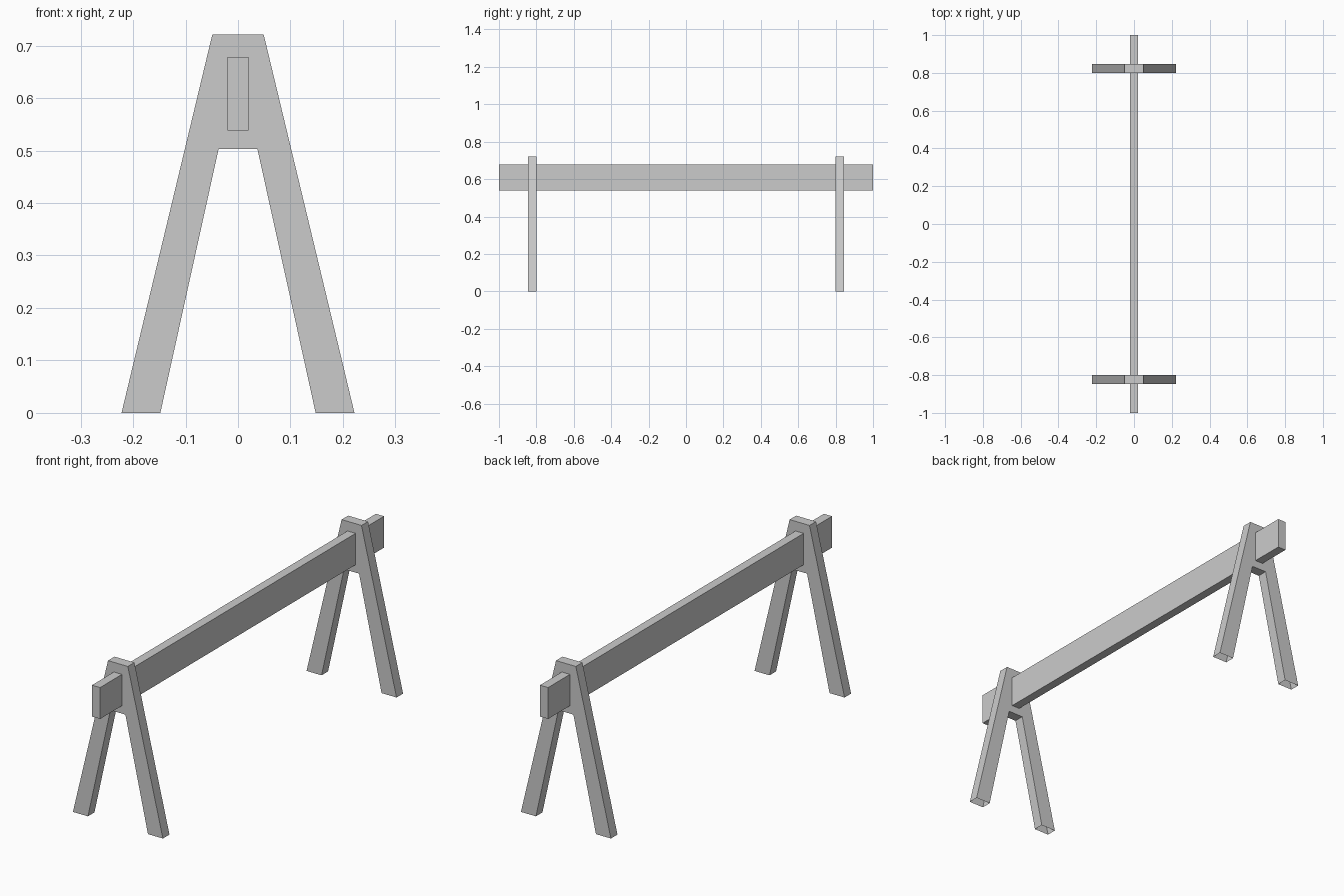
import bpy, bmesh

if "Cube" in bpy.data.objects:
    bpy.data.objects.remove(bpy.data.objects["Cube"])


def extrude_profile(name, pts, y0, y1, open_below=None):
    """Extrude an x-z outline along y; optionally leave faces at ground level open."""
    bm = bmesh.new()
    face = bm.faces.new([bm.verts.new((x, y0, z)) for x, z in pts])
    ext = bmesh.ops.extrude_face_region(bm, geom=[face], use_keep_orig=True)
    verts = [g for g in ext["geom"] if isinstance(g, bmesh.types.BMVert)]
    bmesh.ops.translate(bm, verts=verts, vec=(0, y1 - y0, 0))
    bmesh.ops.recalc_face_normals(bm, faces=bm.faces)
    if open_below is not None:
        low = [f for f in bm.faces if all(v.co.z < open_below for v in f.verts)]
        bmesh.ops.delete(bm, geom=low, context='FACES_ONLY')
    mesh = bpy.data.meshes.new(name)
    bm.to_mesh(mesh)
    bm.free()
    obj = bpy.data.objects.new(name, mesh)
    bpy.context.collection.objects.link(obj)
    return obj


# A-shaped trestle ends: right half of the outline, mirrored; foot soles are open
half = [(0.037, 0.503), (0.148, 0), (0.222, 0), (0.049, 0.721)]
outline = half + [(-x, z) for x, z in reversed(half)]
extrude_profile("front_trestle", outline, -0.846, -0.80, open_below=0.001)
extrude_profile("back_trestle", outline, 0.80, 0.846, open_below=0.001)

# Long beam through both trestles
beam = [(-0.02, 0.538), (0.02, 0.538), (0.02, 0.678), (-0.02, 0.678)]
extrude_profile("cross_beam", beam, -1, 1)
